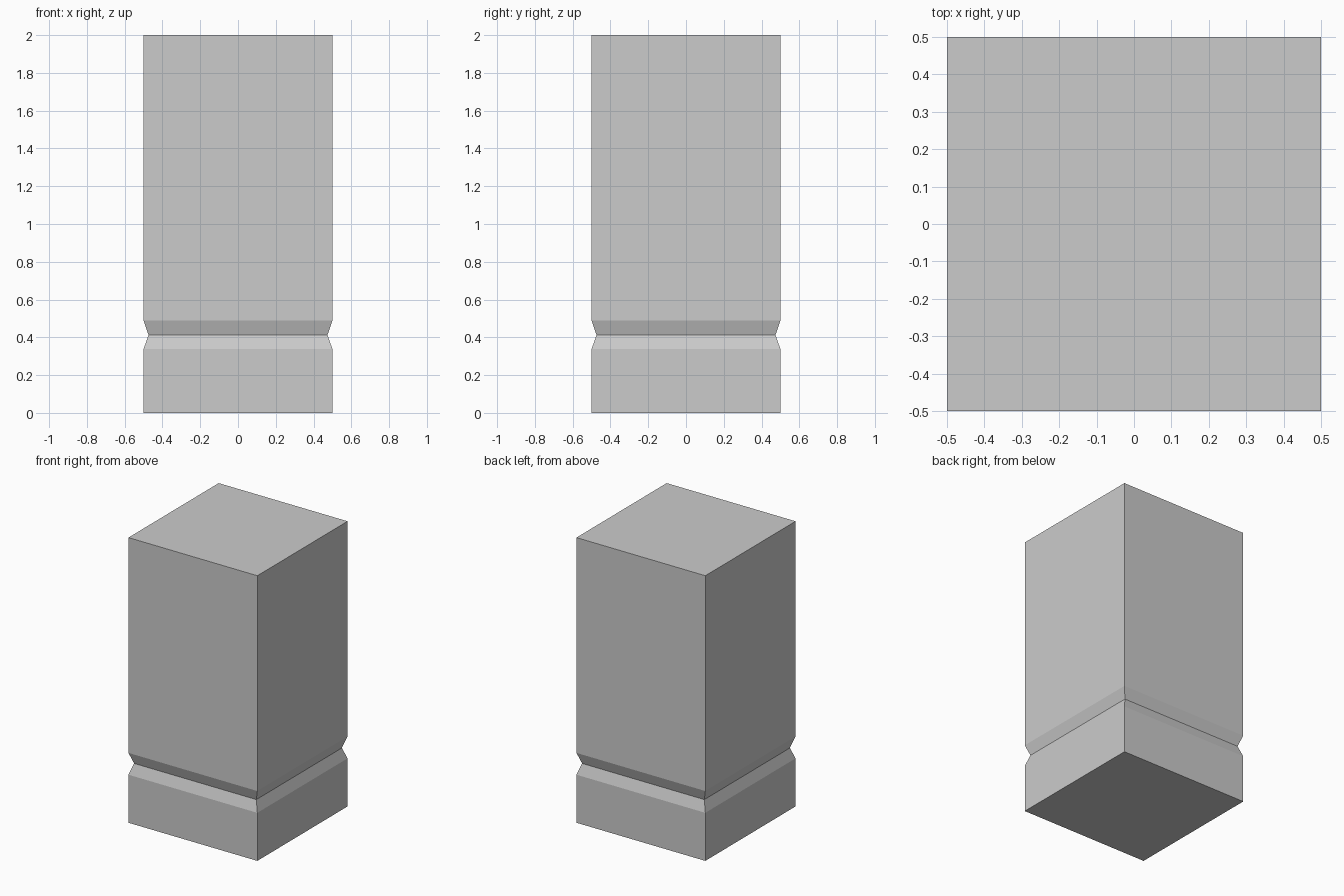
import bpy
import bmesh

if "Cube" in bpy.data.objects:
    bpy.data.objects.remove(bpy.data.objects["Cube"])

# Half-width and height of each square ring, bottom to top
PROFILE = [(0.5, 0.0), (0.5, 0.337), (0.474, 0.413), (0.5, 0.49), (0.5, 2.0)]
CORNERS = [(-1, -1), (1, -1), (1, 1), (-1, 1)]

# Square pillar with a V-shaped groove around its lower part
bm = bmesh.new()
rings = [[bm.verts.new((x * r, y * r, z)) for x, y in CORNERS] for r, z in PROFILE]
for low, high in zip(rings, rings[1:]):
    for i in range(4):
        j = (i + 1) % 4
        bm.faces.new((low[i], low[j], high[j], high[i]))

# Bottom and top caps
bm.faces.new(rings[0][::-1])
bm.faces.new(rings[-1])

mesh = bpy.data.meshes.new("grooved_pillar")
bm.to_mesh(mesh)
bm.free()
bpy.context.collection.objects.link(bpy.data.objects.new("grooved_pillar", mesh))
